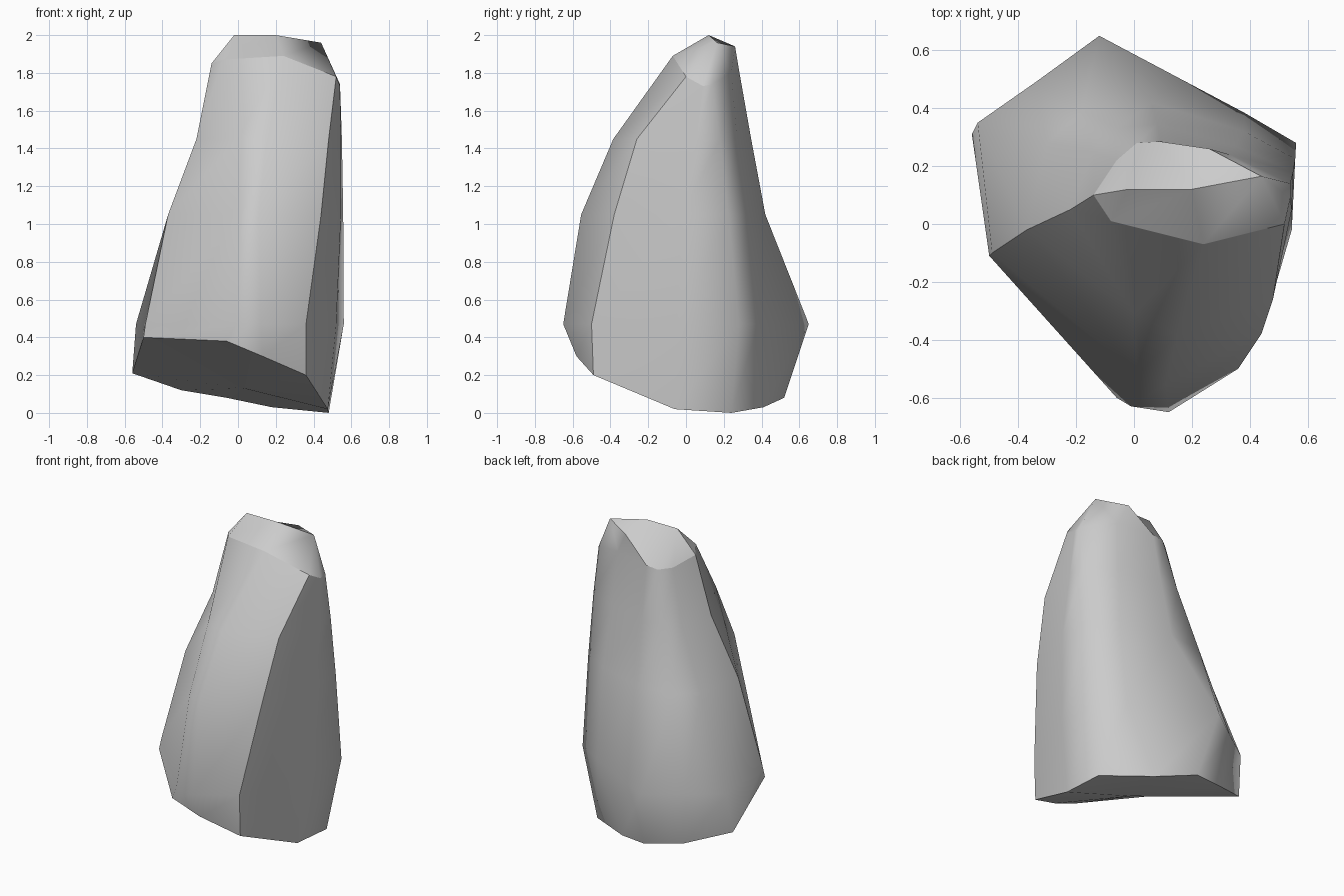
import bpy, bmesh

if "Cube" in bpy.data.objects:
    bpy.data.objects.remove(bpy.data.objects["Cube"])

# Cross-sections, anticlockwise from the front ridge
base = [(.13, -.58, .30), (.36, -.49, .20), (.475, -.06, .02), (.48, .24, 0), (.18, .41, .03),
        (-.06, .52, .08), (-.30, .45, .12), (-.56, .31, .21), (-.50, -.11, .40), (-.06, -.60, .38)]
belly = [(.12, -.65), (.36, -.50), (.52, -.05), (.56, .28), (.38, .385),
         (-.12, .65), (-.34, .49), (-.54, .35), (-.49, -.10), (-.01, -.63)]
waist = [(.11, -.555), (.44, -.38), (.545, -.02), (.557, .225), (.38, .32),
         (.06, .42), (-.18, .39), (-.30, .28), (-.37, -.02), (.01, -.52)]
neck = [(.15, -.385), (.48, -.26), (.545, .05), (.55, .18), (.35, .27),
        (.08, .345), (-.06, .33), (-.14, .25), (-.22, .05), (0, -.31)]
shoulder = [(.24, -.07, 1.89), (.52, 0, 1.78), (.54, .09, 1.73), (.54, .14, 1.74), (.33, .24, 1.80),
            (.09, .285, 1.79), (.01, .28, 1.78), (-.06, .22, 1.79), (-.14, .10, 1.85), (-.08, .01, 1.87)]


def level(profile, z):
    return [(x, y, z) for x, y in profile]


bm = bmesh.new()
sections = [base, level(belly, .47), level(waist, 1.05), level(neck, 1.45), shoulder]
rings = [[bm.verts.new(p) for p in s] for s in sections]
n = len(base)

# Sides of the rock
for low, high in zip(rings, rings[1:]):
    for i in range(n):
        j = (i + 1) % n
        bm.faces.new((low[i], low[j], high[j], high[i]))

# Sloping underside
centre = bm.verts.new((.03, 0, .13))
for i in range(n):
    bm.faces.new((centre, rings[0][(i + 1) % n], rings[0][i]))

# Chipped crown: front bevel, crest and scooped back
a, b, c, d, e, f, fg, g, h, k = rings[-1]
p, q, r, s = [bm.verts.new(v) for v in
              ((-.02, .12, 2), (.20, .12, 2), (.44, .165, 1.96), (.26, .26, 1.94))]
for face in ((h, k, p), (k, a, q, p), (a, r, q), (a, b, r), (b, c, r), (c, d, r), (d, e, r), (e, s, r),
             (e, f, s), (q, r, s), (q, s, f), (p, q, f), (p, f, fg), (p, fg, g), (p, g, h)):
    bm.faces.new(face)
bmesh.ops.recalc_face_normals(bm, faces=bm.faces)

# Soft faces with crisp edges: underside, shoulder rim, crest and two corners
for face in bm.faces:
    face.smooth = True
paths = [rings[0] + rings[0][:1], rings[-1][5:] + rings[-1][:4], [h, p, q, r, s, f],
         [ring[1] for ring in rings], [ring[8] for ring in rings]]
for path in paths:
    for v, w in zip(path, path[1:]):
        edge = bm.edges.get((v, w))
        if edge:
            edge.smooth = False

mesh = bpy.data.meshes.new("rock")
bm.to_mesh(mesh)
bm.free()
rock = bpy.data.objects.new("rock", mesh)
bpy.context.collection.objects.link(rock)
